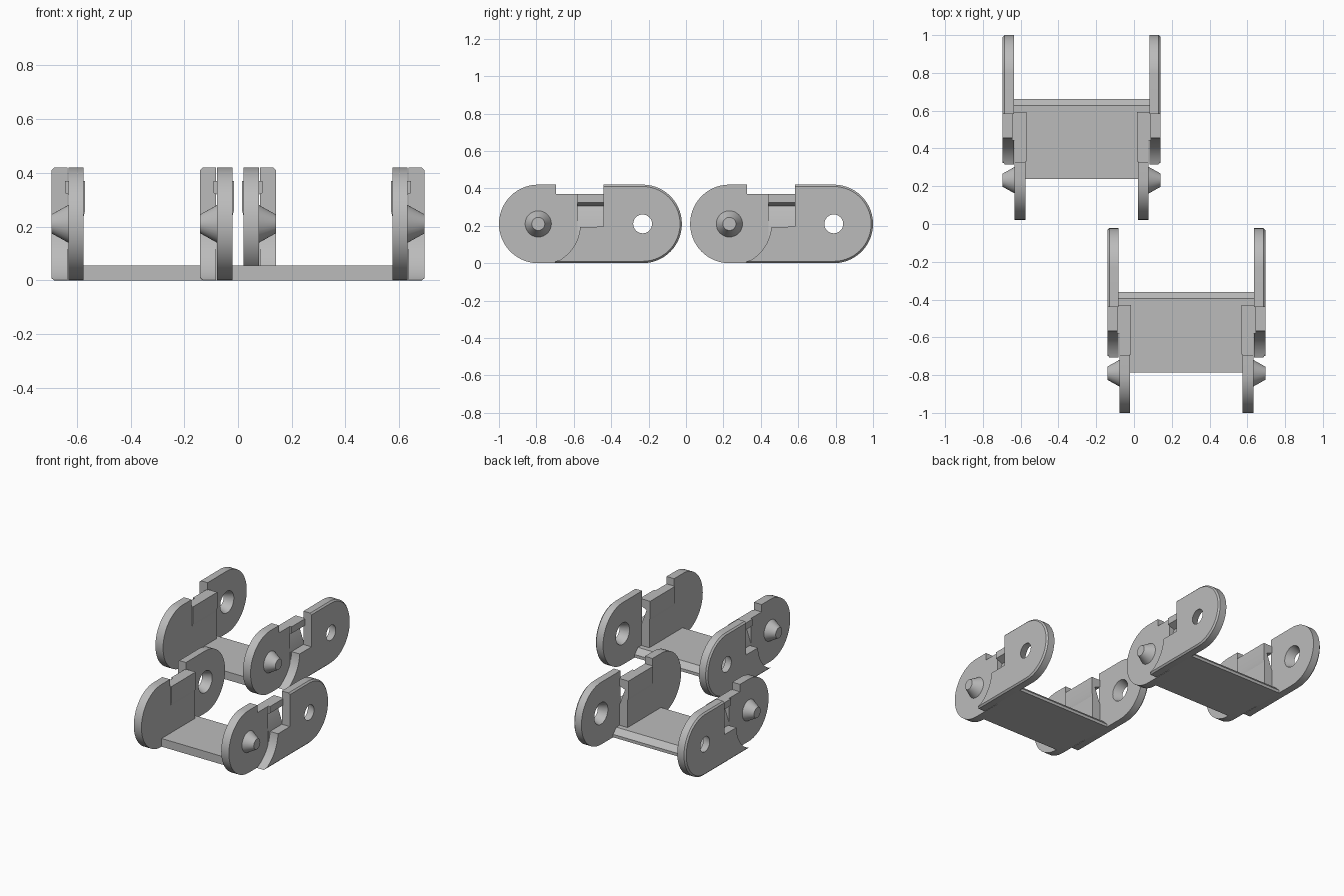
import bpy
import bmesh
from math import sin, cos, radians, pi
from mathutils import Matrix

if "Cube" in bpy.data.objects:
    bpy.data.objects.remove(bpy.data.objects["Cube"])

grey = bpy.data.materials.new("light_grey")
grey.use_nodes = True
grey.diffuse_color = (0.5, 0.5, 0.5, 1)
grey.node_tree.nodes["Principled BSDF"].inputs["Base Color"].default_value = (0.5, 0.5, 0.5, 1)

# Key link dimensions
R = 0.21
PIN_Y, HOLE_Y = -0.79, -0.232
INNER_X0, INNER_X1 = 0.298, 0.355
OUTER_X0, OUTER_X1 = 0.358, 0.418


def arc(cy, r, a0, a1, n):
    steps = [radians(a0 + (a1 - a0) * i / n) for i in range(n + 1)]
    return [(cy + r * cos(a), R + r * sin(a)) for a in steps]


def finish(name, bm):
    bmesh.ops.recalc_face_normals(bm, faces=bm.faces)
    mesh = bpy.data.meshes.new(name)
    bm.to_mesh(mesh)
    bm.free()
    mesh.materials.append(grey)
    ob = bpy.data.objects.new(name, mesh)
    bpy.context.collection.objects.link(ob)
    return ob


def activate(ob):
    bpy.ops.object.select_all(action="DESELECT")
    ob.select_set(True)
    bpy.context.view_layer.objects.active = ob


def extrude(points, vec):
    bm = bmesh.new()
    face = bm.faces.new([bm.verts.new(p) for p in points])
    new = bmesh.ops.extrude_face_region(bm, geom=[face])["geom"]
    bmesh.ops.translate(bm, vec=vec, verts=[v for v in new if isinstance(v, bmesh.types.BMVert)])
    bmesh.ops.recalc_face_normals(bm, faces=bm.faces)
    return bm


def side_slab(profile, x0, x1):
    # A (y, z) outline given thickness along x
    return extrude([(x0, y, z) for y, z in profile], (x1 - x0, 0, 0))


def cone(x0, x1, r0, r1, y):
    bm = bmesh.new()
    place = Matrix.Translation(((x0 + x1) / 2, y, R)) @ Matrix.Rotation(pi / 2, 4, "Y")
    bmesh.ops.create_cone(bm, cap_ends=True, segments=32, radius1=r0, radius2=r1,
                          depth=x1 - x0, matrix=place)
    return bm


def make_pin_plate():
    outline = arc(PIN_Y, R, 270, 90, 28)
    outline += [(-0.695, 0.42), (-0.695, 0.37), (-0.58, 0.37), (-0.58, 0)]
    return finish("pin_plate", side_slab(outline, INNER_X0, INNER_X1))


def make_latch_web():
    # Wall that leans inward as it rises, under an overhanging nub
    section = [(0.298, 0), (OUTER_X0, 0), (OUTER_X0, 0.195), (0.318, 0.305),
               (0.368, 0.325), (0.368, 0.37), (0.298, 0.37)]
    return finish("latch_web", extrude([(x, -0.58, z) for x, z in section], (0, 0.15, 0)))


def make_inner_pad():
    section = [(0.3, 0.23), (0.292, 0.26), (0.292, 0.37), (0.3, 0.37)]
    return finish("inner_pad", extrude([(x, -0.69, z) for x, z in section], (0, 0.26, 0)))


def make_hole_plate():
    outline = arc(HOLE_Y, R, -90, 90, 28)
    outline += [(-0.44, 0.42), (-0.44, 0.195)]
    outline += arc(PIN_Y, 0.225, -4, -68, 14)
    outline += [(-0.7, 0)]
    bm = side_slab(outline, OUTER_X0, OUTER_X1)
    # Chamfer the outer rim
    rim = []
    for e in bm.edges:
        a, b = (v.co for v in e.verts)
        mid = (a + b) / 2
        on_rim = mid.y > HOLE_Y or mid.z < 0.001 or mid.z > 0.419
        if a.x > 0.41 and b.x > 0.41 and on_rim:
            rim.append(e)
    bmesh.ops.bevel(bm, geom=rim, offset=0.01, segments=1, affect="EDGES")
    plate = finish("hole_plate", bm)
    # Tapered hole
    cutter = finish("hole_cutter", cone(OUTER_X0 - 0.02, OUTER_X1 + 0.02, 0.08, 0.043, HOLE_Y))
    cutter.hide_render = True
    activate(plate)
    cut = plate.modifiers.new("hole", "BOOLEAN")
    cut.operation = "DIFFERENCE"
    cut.solver = "EXACT"
    cut.object = cutter
    bpy.ops.object.modifier_apply(modifier=cut.name)
    bpy.data.objects.remove(cutter)
    return plate


def make_pin():
    return finish("pin", cone(INNER_X1 - 0.005, OUTER_X1, 0.073, 0.035, PIN_Y))


def make_floor():
    # Half of the floor, wider behind the webs, with a sloped back edge
    front = [(-0.785, 0), (-0.785, 0.055), (-0.43, 0.055), (-0.43, 0)]
    back = [(-0.43, 0), (-0.43, 0.055), (-0.395, 0.055), (-0.36, 0.02), (-0.36, 0)]
    return [finish("floor", side_slab(front, 0, INNER_X0)),
            finish("floor_back", side_slab(back, 0, OUTER_X0))]


# One half of a link, mirrored across its middle and repeated
parts = [make_pin_plate(), make_latch_web(), make_inner_pad(), make_hole_plate(), make_pin()]
parts += make_floor()
for part in parts:
    activate(part)
    mirror = part.modifiers.new("mirror", "MIRROR")
    mirror.use_axis = (True, False, False)
    bpy.ops.object.modifier_apply(modifier=mirror.name)
    # Remove the hidden wall left on the mirror plane
    bm = bmesh.new()
    bm.from_mesh(part.data)
    middle = [f for f in bm.faces if all(abs(v.co.x) < 1e-4 for v in f.verts)]
    bmesh.ops.delete(bm, geom=middle, context="FACES_ONLY")
    bm.to_mesh(part.data)
    bm.free()
    bpy.ops.object.shade_smooth_by_angle(angle=radians(25))

for part in parts:
    name = part.name
    twin = part.copy()
    bpy.context.collection.objects.link(twin)
    twin.name = "back_link_" + name
    part.name = "front_link_" + name
    part.location = (0.277, 0, 0)
    twin.location = (-0.277, 1.022, 0)
